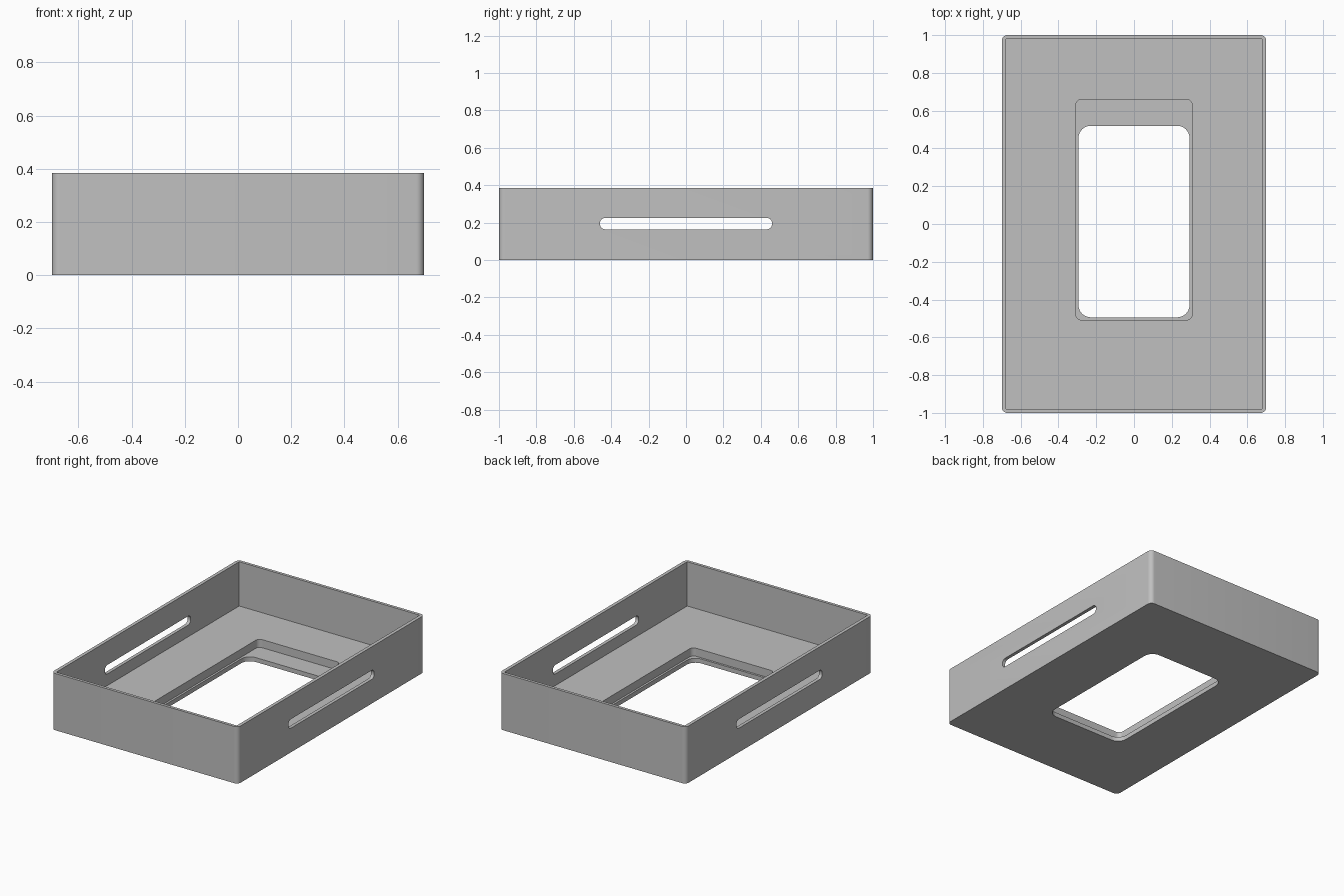
import bpy, bmesh, math
from mathutils import Vector, Matrix

cube = bpy.data.objects.get("Cube")
if cube:
    bpy.data.objects.remove(cube, do_unlink=True)

# Single grey material
grey = bpy.data.materials.new("light_grey")
grey.use_nodes = True
colour = (0.53, 0.53, 0.53, 1)
grey.diffuse_color = colour
grey.node_tree.nodes["Principled BSDF"].inputs["Base Color"].default_value = colour


def rounded_outline(x0, x1, y0, y1, radius, steps=8):
    """Counter-clockwise rectangle outline with rounded corners."""
    if radius == 0:
        return [(x0, y0), (x1, y0), (x1, y1), (x0, y1)]
    centres = [(x1 - radius, y1 - radius), (x0 + radius, y1 - radius),
               (x0 + radius, y0 + radius), (x1 - radius, y0 + radius)]
    points = []
    for corner, (cx, cy) in enumerate(centres):
        for i in range(steps + 1):
            a = (corner + i / steps) * math.pi / 2
            points.append((cx + radius * math.cos(a), cy + radius * math.sin(a)))
    return points


def prism(name, outline, low, high, turn=None):
    """Extrude an outline from low to high, optionally rotated."""
    bm = bmesh.new()
    base = bm.faces.new([bm.verts.new((x, y, low)) for x, y in outline])
    extruded = bmesh.ops.extrude_face_region(bm, geom=[base])
    top = [v for v in extruded["geom"] if isinstance(v, bmesh.types.BMVert)]
    bmesh.ops.translate(bm, verts=top, vec=Vector((0, 0, high - low)))
    if turn:
        bm.transform(turn)
    bmesh.ops.recalc_face_normals(bm, faces=bm.faces)
    mesh = bpy.data.meshes.new(name)
    bm.to_mesh(mesh)
    bm.free()
    mesh.materials.append(grey)
    obj = bpy.data.objects.new(name, mesh)
    bpy.context.collection.objects.link(obj)
    return obj


height, floor, ledge = 0.385, 0.085, 0.03

# Outer body with slightly rounded upright corners
tray = prism("open_tray", rounded_outline(-0.7, 0.7, -1, 1, 0.03), 0, height)

# Sharp-cornered interior, stepped floor opening and through slots in both sides
upright_side = Matrix(((0, 0, 1, 0), (1, 0, 0, 0), (0, 1, 0, 0), (0, 0, 0, 1)))
cutters = [
    prism("interior_cutter", rounded_outline(-0.677, 0.677, -0.98, 0.98, 0), floor, 0.6),
    prism("recess_cutter", rounded_outline(-0.308, 0.308, -0.508, 0.66, 0.03), ledge, 0.2),
    prism("opening_cutter", rounded_outline(-0.294, 0.294, -0.494, 0.52, 0.065), -0.1, 0.15),
    prism("slot_cutter", rounded_outline(-0.46, 0.46, 0.164, 0.225, 0.028), -0.9, 0.9,
          upright_side),
]
for cutter in cutters:
    cutter.hide_render = True
    cut = tray.modifiers.new(cutter.name, "BOOLEAN")
    cut.operation = "DIFFERENCE"
    cut.solver = "EXACT"
    cut.object = cutter

# Bake the cuts and discard the cutters
bpy.context.view_layer.update()
depsgraph = bpy.context.evaluated_depsgraph_get()
result = bpy.data.meshes.new_from_object(tray.evaluated_get(depsgraph))
tray.modifiers.clear()
tray.data = result
for cutter in cutters:
    bpy.data.objects.remove(cutter, do_unlink=True)

# Smooth rounded corners, crisp edges
bpy.ops.object.select_all(action="DESELECT")
tray.select_set(True)
bpy.context.view_layer.objects.active = tray
bpy.ops.object.shade_smooth_by_angle(angle=math.radians(30))
